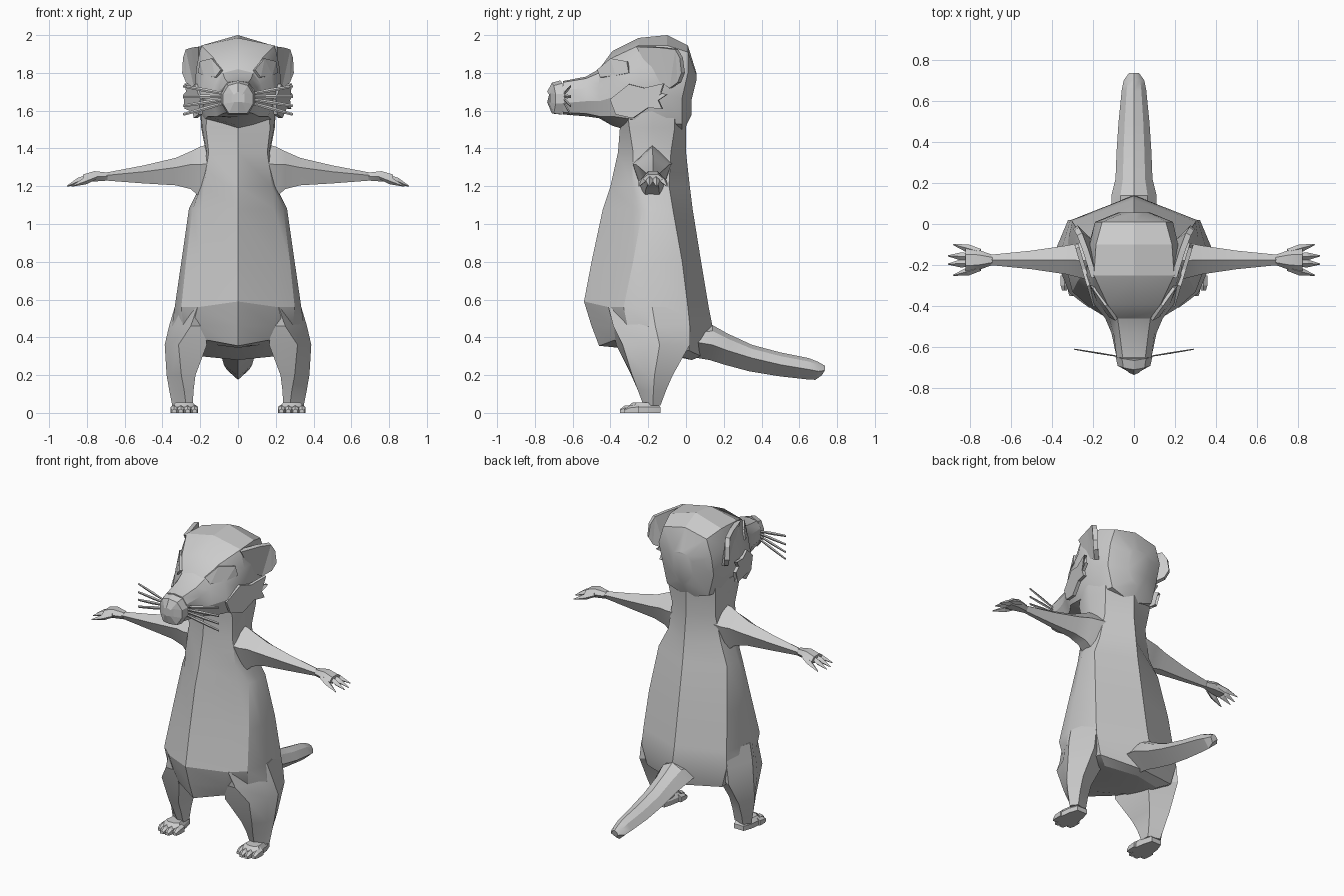
import bpy, bmesh, math
from mathutils import Vector

fur = bpy.data.materials.new("grey_fur")
fur.diffuse_color = (0.6, 0.6, 0.6, 1)


def finish(name, bm, smooth=30):
    bmesh.ops.recalc_face_normals(bm, faces=bm.faces)
    me = bpy.data.meshes.new(name)
    bm.to_mesh(me)
    bm.free()
    ob = bpy.data.objects.new(name, me)
    bpy.context.collection.objects.link(ob)
    me.materials.append(fur)
    if smooth:
        bpy.ops.object.select_all(action='DESELECT')
        bpy.context.view_layer.objects.active = ob
        ob.select_set(True)
        bpy.ops.object.shade_smooth_by_angle(angle=math.radians(smooth))
    return ob


def loft(name, rings, smooth=30):
    """Skin a list of closed rings and cap both ends."""
    bm = bmesh.new()
    vs = [[bm.verts.new(p) for p in r] for r in rings]
    n = len(vs[0])
    for a, b in zip(vs, vs[1:]):
        for i in range(n):
            j = (i + 1) % n
            bm.faces.new((a[i], a[j], b[j], b[i]))
    bm.faces.new(vs[0])
    bm.faces.new(vs[-1])
    return finish(name, bm, smooth)


def sym(half):
    """Close a half ring whose first and last points lie on x = 0."""
    return half + [(-x, y, z) for x, y, z in half[-2:0:-1]]


def flip(pts, s):
    return [(s * x, y, z) for x, y, z in pts]


def plate(name, pts, thick):
    bm = bmesh.new()
    bm.faces.new([bm.verts.new(p) for p in pts])
    bmesh.ops.triangulate(bm, faces=bm.faces)
    ob = finish(name, bm, 0)
    m = ob.modifiers.new("thickness", 'SOLIDIFY')
    m.thickness, m.offset = thick, 0


def spike(name, a, b, wide, high, tip):
    """Tapered four-sided stick from a to b."""
    a, b = Vector(a), Vector(b)
    d = (b - a).normalized()
    side = d.cross(Vector((0, 0, 1))).normalized()
    up = side.cross(d)
    ring = lambda c, k: [c + side * wide * k, c + up * high * k, c - side * wide * k, c - up * high * k]
    loft(name, [ring(a, 0.7), ring(a.lerp(b, 0.45), 1), ring(b, tip)], 0)


# Torso: z, front ridge y, belly edge, flank front, flank middle, flank back, back ridge y
torso = [
    (1.60, -.35, (.16, -.31), (.195, -.24), (.20, -.18), (.17, -.06), .015),
    (1.51, -.35, (.17, -.30), (.19, -.24), (.195, -.18), (.17, -.06), .00),
    (1.38, -.36, (.155, -.28), (.165, -.24), (.17, -.18), (.155, -.08), .00),
    (1.20, -.40, (.18, -.285), (.195, -.24), (.20, -.19), (.19, -.09), .02),
    (1.08, -.44, (.19, -.28), (.24, -.23), (.26, -.17), (.245, -.07), .035),
    (0.80, -.50, (.20, -.345), (.275, -.28), (.30, -.19), (.28, -.02), .08),
    (0.56, -.54, (.21, -.41), (.30, -.33), (.335, -.20), (.30, .01), .12),
    (0.46, -.50, (.185, -.395), (.29, -.31), (.35, -.20), (.305, .02), .14)]
rings = [sym([(0, f, z + (.03 if z == .56 else 0))] + [(x, y, z) for x, y in p] + [(0, b, z)])
         for z, f, *p, b in torso]
rings.append(sym([(0, -.46, .355), (.16, -.38, .385), (.22, -.30, .37), (.30, -.2, .36),
                  (.27, .015, .33), (0, .08, .30)]))
rings.append(sym([(0, -.36, .345), (.12, -.32, .36), (.18, -.26, .35), (.22, -.2, .33),
                  (.2, -.03, .30), (0, .03, .28)]))
loft("torso", rings, 25)

# Head: y, then (x, z) from crown to chin; last value pulls the lower points forward
head = [
    (-.65, (0, 1.757), (.055, 1.75), (.085, 1.71), (.085, 1.64), (.055, 1.59), (0, 1.58), 0),
    (-.53, (0, 1.78), (.07, 1.77), (.10, 1.72), (.11, 1.65), (.08, 1.585), (0, 1.57), 0),
    (-.46, (0, 1.82), (.08, 1.80), (.12, 1.74), (.14, 1.65), (.11, 1.57), (0, 1.56), 0),
    (-.39, (0, 1.915), (.13, 1.88), (.175, 1.78), (.195, 1.67), (.16, 1.57), (0, 1.52), 0),
    (-.25, (0, 1.985), (.195, 1.945), (.22, 1.83), (.235, 1.68), (.18, 1.55), (0, 1.48), 0),
    (-.10, (0, 2.0), (.185, 1.945), (.215, 1.83), (.22, 1.68), (.17, 1.53), (0, 1.48), 0),
    (.01, (0, 1.945), (.155, 1.91), (.19, 1.80), (.185, 1.67), (.15, 1.53), (0, 1.48), .03),
    (.055, (0, 1.80), (.05, 1.79), (.08, 1.76), (.07, 1.66), (.04, 1.60), (0, 1.58), .025)]
loft("head", [sym([(x, y - (pull if i > 2 else 0), z) for i, (x, z) in enumerate(p)])
              for y, *p, pull in head], 25)

# Nose
def nose_ring(y, w, lo, hi):
    m = (lo + hi) / 2
    return sym([(0, y, hi), (w * .65, y + .01, hi - .015), (w, y + .02, m + .02),
                (w, y + .02, m - .03), (w * .6, y + .01, lo), (0, y, lo)])

loft("nose", [nose_ring(-.735, .035, 1.645, 1.70), nose_ring(-.71, .08, 1.585, 1.748),
              nose_ring(-.665, .09, 1.58, 1.76)], 0)

# Tail: y, half width, top z, side z, bottom z
tail = [(.02, .11, .44, .38, .30), (.14, .11, .465, .36, .28), (.22, .09, .42, .33, .255),
        (.35, .085, .36, .29, .22), (.50, .075, .32, .255, .195), (.65, .06, .29, .23, .178),
        (.70, .05, .27, .22, .175), (.735, .025, .25, .225, .20)]
loft("tail", [sym([(0, y, t), (w * .6, y, t - (t - m) * .3), (w, y, m), (0, y - .015, b)])
              for y, w, t, m, b in tail])

for s, tag in ((1, "left"), (-1, "right")):
    # Arm: x, front y, back y, top z, bottom z
    arm = [(.12, -.285, -.07, 1.43, 1.12), (.20, -.28, -.08, 1.41, 1.14),
           (.25, -.265, -.09, 1.385, 1.185), (.33, -.245, -.105, 1.35, 1.205),
           (.50, -.22, -.13, 1.31, 1.215), (.70, -.20, -.15, 1.272, 1.23)]
    loft(tag + "_arm", [flip([(x, (f + b) / 2, t), (x, b, t * .65 + u * .35), (x, b * .7 + f * .3, u),
                              (x, f * .7 + b * .3, u), (x, f, t * .65 + u * .35)], s)
                        for x, f, b, t, u in arm])
    # Hand and fingers
    hand = [(.69, .025, 1.272, 1.23), (.76, .05, 1.28, 1.225), (.82, .055, 1.262, 1.22)]
    loft(tag + "_hand", [flip([(x, -.175 + w * .5, t), (x, -.175 + w, (t + b) / 2), (x, -.175 + w * .5, b),
                               (x, -.175 - w * .5, b), (x, -.175 - w, (t + b) / 2), (x, -.175 - w * .5, t)], s)
                         for x, w, t, b in hand], 40)
    for y0, x1, y1 in ((-.135, .88, -.10), (-.16, .905, -.155), (-.19, .905, -.195), (-.215, .88, -.25)):
        spike(tag + "_finger", (s * (.75 if y1 in (-.10, -.25) else .79), y0, 1.25),
              (s * x1, y1, 1.20), .02, .018, .15)
    # Leg: z, inner x, front edge x, outer x, inner y, front y, back y
    leg = [(.56, .20, .215, .335, -.36, -.41, .01), (.46, .18, .25, .365, -.385, -.385, .02),
           (.36, .165, .315, .388, -.37, -.335, .02), (.20, .225, .30, .378, -.29, -.285, -.07),
           (.12, .235, .285, .364, -.25, -.255, -.105), (.04, .24, .275, .348, -.22, -.225, -.135)]
    loft(tag + "_leg", [flip([(a, i, z), (e, f, z), (e * .3 + o * .7, f * .65 + b * .35, z), (o, f * .45 + b * .55, z),
                              (a * .3 + o * .7, b, z), (a, b * .75 + f * .25, z)], s)
                        for z, a, e, o, i, f, b in leg])
    # Foot and toes
    foot = lambda z, k: flip([(.285 + dx * k, -.22 + dy * k, z) for dx, dy in (
        (-.035, .085), (.035, .085), (.055, .03), (.065, -.06), (.03, -.09),
        (-.03, -.09), (-.065, -.06), (-.05, .03))], s)
    loft(tag + "_foot", [foot(0, 1), foot(.03, 1), foot(.055, .7)])
    for x, y in ((.23, -.325), (.267, -.35), (.303, -.35), (.338, -.325)):
        box = lambda yy, w, h: flip([(x - w, yy, 0), (x - w, yy, h * .7), (x, yy, h),
                                     (x + w, yy, h * .7), (x + w, yy, 0)], s)
        loft(tag + "_toe", [box(-.25, .019, .045), box(y + .025, .019, .038), box(y, .012, .02)], 0)
    # Ear flaring out towards the back
    plate(tag + "_ear", flip([(.195, -.26, 1.94), (.235, -.13, 1.935), (.265, -.05, 1.925), (.28, -.025, 1.88),
                              (.285, -.015, 1.80), (.265, -.035, 1.75), (.22, -.08, 1.72),
                              (.20, -.16, 1.77)], s), .028)
    # Brow ridge above the eye
    plate(tag + "_brow", flip([(.085, -.465, 1.815), (.135, -.395, 1.875), (.195, -.31, 1.86),
                               (.205, -.30, 1.80), (.175, -.37, 1.785), (.115, -.45, 1.775)], s), .016)
    # Jagged cheek tuft
    tuft = [(-.40, 1.66), (-.30, 1.74), (-.22, 1.72), (-.115, 1.745), (-.15, 1.70), (-.10, 1.685),
            (-.145, 1.655), (-.125, 1.61), (-.20, 1.615), (-.28, 1.56), (-.37, 1.58)]
    plate(tag + "_cheek_tuft", flip([(.19 + .09 * (y + .4) / .3, y, z) for y, z in tuft], s), .02)
    # Whiskers
    for z0, z1 in ((1.69, 1.73), (1.675, 1.675), (1.66, 1.625), (1.64, 1.58)):
        spike(tag + "_whisker", (s * .075, -.645, z0), (s * .29, -.61, z1), .004, .01, .7)
